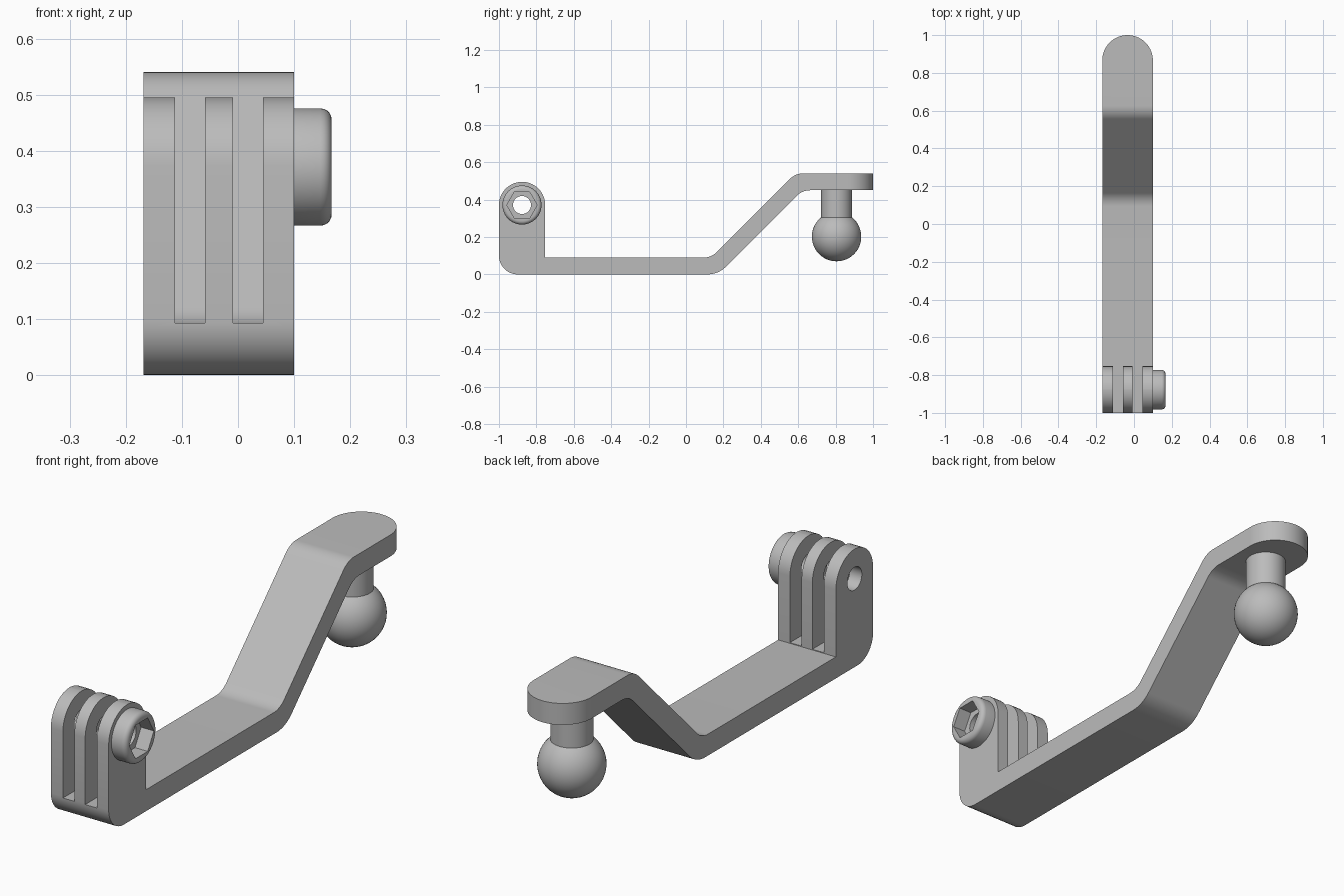
import bpy, bmesh
from math import pi, cos, sin, tan, radians
from mathutils import Vector, Matrix

if "Cube" in bpy.data.objects:
    bpy.data.objects.remove(bpy.data.objects["Cube"])

grey = bpy.data.materials.new("plain grey")
grey.use_nodes = True
colour = (0.5, 0.5, 0.5, 1)
grey.diffuse_color = colour
grey.node_tree.nodes["Principled BSDF"].inputs["Base Color"].default_value = colour

LEFT, RIGHT = 0.1, -0.168
MID = (LEFT + RIGHT) / 2
WIDTH = LEFT - RIGHT
PIVOT = Vector((MID, -0.877, 0.371))
BALL_Y = 0.805


def to_object(name, bm):
    bmesh.ops.recalc_face_normals(bm, faces=bm.faces)
    mesh = bpy.data.meshes.new(name)
    bm.to_mesh(mesh)
    bm.free()
    mesh.materials.append(grey)
    obj = bpy.data.objects.new(name, mesh)
    bpy.context.collection.objects.link(obj)
    return obj


def prism(name, points, direction):
    bm = bmesh.new()
    face = bm.faces.new([bm.verts.new(p) for p in points])
    moved = bmesh.ops.extrude_face_region(bm, geom=[face])["geom"]
    verts = [v for v in moved if isinstance(v, bmesh.types.BMVert)]
    bmesh.ops.translate(bm, verts=verts, vec=direction)
    return to_object(name, bm)


def rounded(corners, steps=10):
    """Turn (y, z, radius) corners into an outline with true arcs."""
    out = []
    for i, (y, z, r) in enumerate(corners):
        p = Vector((y, z))
        if r == 0:
            out.append(p)
            continue
        a = (Vector(corners[i - 1][:2]) - p).normalized()
        b = (Vector(corners[(i + 1) % len(corners)][:2]) - p).normalized()
        half = a.angle(b) / 2
        centre = p + (a + b).normalized() * (r / sin(half))
        start = p + a * (r / tan(half)) - centre
        end = p + b * (r / tan(half)) - centre
        turn = start.angle_signed(end)
        for k in range(steps + 1):
            out.append(centre + Matrix.Rotation(-turn * k / steps, 2) @ start)
    return out


def x_cylinder(name, radius, x0, x1, sides, bevel=0.0):
    ring = [(x0, PIVOT.y + radius * cos(2 * pi * k / sides),
             PIVOT.z + radius * sin(2 * pi * k / sides)) for k in range(sides)]
    obj = prism(name, ring, (x1 - x0, 0, 0))
    if bevel:
        bm = bmesh.new()
        bm.from_mesh(obj.data)
        rim = [e for e in bm.edges if all(abs(v.co.x - x1) < 1e-5 for v in e.verts)]
        bmesh.ops.bevel(bm, geom=rim, offset=bevel, segments=5, profile=0.5,
                        affect='EDGES')
        bm.to_mesh(obj.data)
        bm.free()
    return obj


def box(name, x0, x1, y0, y1, z0, z1):
    return prism(name, [(x0, y0, z0), (x1, y0, z0), (x1, y1, z0), (x0, y1, z0)],
                 (0, 0, z1 - z0))


def carve(obj, cutter, operation='DIFFERENCE'):
    mod = obj.modifiers.new("carve", 'BOOLEAN')
    mod.operation, mod.solver, mod.object = operation, 'EXACT', cutter
    bpy.context.view_layer.update()
    graph = bpy.context.evaluated_depsgraph_get()
    mesh = bpy.data.meshes.new_from_object(obj.evaluated_get(graph))
    obj.modifiers.clear()
    obj.data = mesh
    bpy.data.objects.remove(cutter)


def smooth(obj, angle=32):
    bpy.ops.object.select_all(action='DESELECT')
    obj.select_set(True)
    bpy.context.view_layer.objects.active = obj
    bpy.ops.object.shade_smooth_by_angle(angle=radians(angle))


# Cranked bar with upright clevis, drawn as one side outline
T, TOP = 0.09, 0.54
low, high = 0.135, 0.585            # bends on the upper surface
shift = T * tan(radians(22.5))      # bend offset on the lower surface
outline = rounded([
    (-1, 0, 0.1), (-1, 0.495, 0.1234), (-0.753, 0.495, 0.1234), (-0.753, T, 0),
    (low, T, 0.1), (high, TOP, 0.1), (1.1, TOP, 0),
    (1.1, TOP - T, 0), (high + shift, TOP - T, 0.1), (low + shift, 0, 0.14)])
bracket = prism("bracket_arm", [(RIGHT, p.x, p.y) for p in outline], (WIDTH, 0, 0))

# Round the far end of the arm in plan
R = WIDTH / 2
arc = [(MID + R * cos(pi * k / 40), 1 - R + R * sin(pi * k / 40), -1) for k in range(41)]
arc[0], arc[-1] = (LEFT, 1 - R, -1), (RIGHT, 1 - R, -1)
nose = box("nose_cutter", RIGHT - 1, LEFT + 1, 1 - R, 2, -2, 2)
carve(nose, prism("nose_shape", arc + [(RIGHT, 0.5, -1), (LEFT, 0.5, -1)], (0, 0, 2)))
carve(bracket, nose)

# Two slots leave three prongs, then the pivot hole
for x0, x1 in ((-0.112, -0.059), (-0.009, 0.045)):
    carve(bracket, box("slot_cutter", x0, x1, -1.2, -0.7, 0.093, 0.8))
carve(bracket, x_cylinder("hole_cutter", 0.048, -0.4, 0.4, 48))
smooth(bracket)

# Round nut boss with hexagonal socket and through hole
boss = x_cylinder("nut_boss", 0.1045, LEFT, 0.167, 64, 0.02)
carve(boss, x_cylinder("hex_cutter", 0.081, LEFT + 0.008, 0.3, 6))
carve(boss, x_cylinder("bore_cutter", 0.048, 0, 0.4, 48))
smooth(boss)

# Stem and ball below the rounded end
bm = bmesh.new()
bmesh.ops.create_cone(bm, cap_ends=True, segments=48, radius1=0.082, radius2=0.082,
                      depth=0.17, matrix=Matrix.Translation((MID, BALL_Y, 0.37)))
smooth(to_object("ball_stem", bm))
bm = bmesh.new()
bmesh.ops.create_uvsphere(bm, u_segments=48, v_segments=24, radius=0.132,
                          matrix=Matrix.Translation((MID, BALL_Y, 0.202)))
smooth(to_object("ball", bm))
